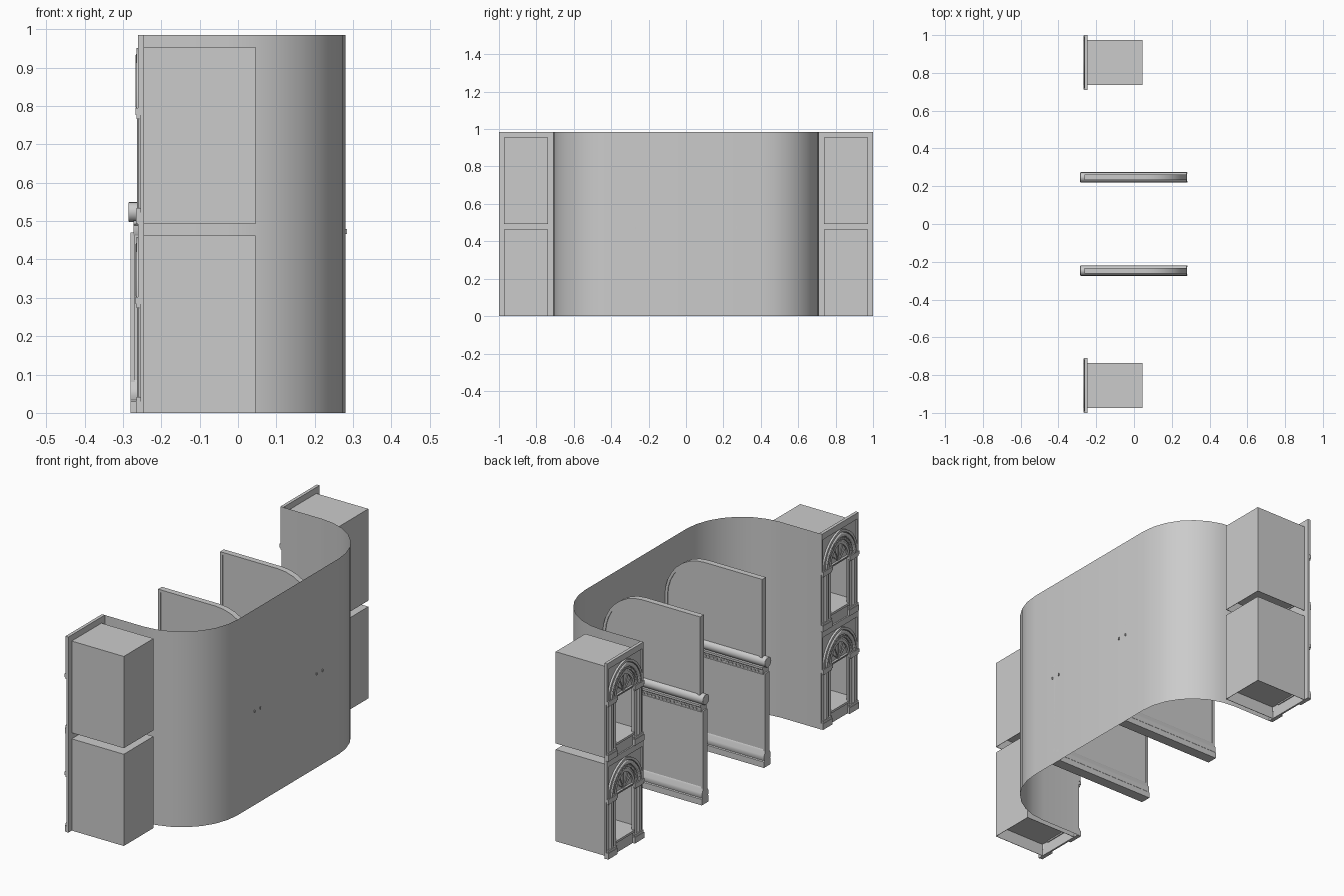
import bpy, bmesh, math
from mathutils import Matrix

if "Cube" in bpy.data.objects:
    bpy.data.objects.remove(bpy.data.objects["Cube"])

# Local (X, Y, extrude) axes mapped to world for each extrusion direction
AXES = {
    'x': Matrix(((0, 0, 1, 0), (1, 0, 0, 0), (0, 1, 0, 0), (0, 0, 0, 1))),   # outline in (y, z)
    'y': Matrix(((1, 0, 0, 0), (0, 0, -1, 0), (0, 1, 0, 0), (0, 0, 0, 1))),  # outline in (x, z)
}


def link(name, mesh):
    ob = bpy.data.objects.new(name, mesh)
    bpy.context.scene.collection.objects.link(ob)
    return ob


def slab(name, loops, axis, a, b, bevel=0):
    """Extrude outlines (later loops are holes) along an axis from a to b."""
    cu = bpy.data.curves.new(name, 'CURVE')
    cu.dimensions, cu.fill_mode, cu.extrude = '2D', 'BOTH', abs(b - a) / 2
    for loop in loops:
        sp = cu.splines.new('POLY')
        sp.points.add(len(loop) - 1)
        for p, (u, v) in zip(sp.points, loop):
            p.co = (u, v, 0, 1)
        sp.use_cyclic_u = True
    tmp = bpy.data.objects.new("tmp", cu)
    bpy.context.scene.collection.objects.link(tmp)
    dg = bpy.context.evaluated_depsgraph_get()
    me = bpy.data.meshes.new_from_object(tmp.evaluated_get(dg))
    bpy.data.objects.remove(tmp)
    mid = (a + b) / 2
    shift = (mid, 0, 0) if axis == 'x' else (0, mid, 0)
    me.transform(Matrix.Translation(shift) @ AXES[axis])
    bm = bmesh.new()
    bm.from_mesh(me)
    bmesh.ops.remove_doubles(bm, verts=bm.verts, dist=1e-5)
    bmesh.ops.recalc_face_normals(bm, faces=bm.faces)
    bm.to_mesh(me)
    bm.free()
    me.shade_smooth()
    me.set_sharp_from_angle(angle=math.radians(35))
    ob = link(name, me)
    if bevel:
        m = ob.modifiers.new("bevel", 'BEVEL')
        m.width, m.segments = bevel, 2
    return ob


def boxes(name, items):
    """One object made of boxes given as (x0, x1, y0, y1, z0, z1)."""
    bm = bmesh.new()
    for x0, x1, y0, y1, z0, z1 in items:
        mat = Matrix.Translation(((x0 + x1) / 2, (y0 + y1) / 2, (z0 + z1) / 2))
        bmesh.ops.create_cube(bm, size=1, matrix=mat @ Matrix.Diagonal((x1 - x0, y1 - y0, z1 - z0, 1)))
    me = bpy.data.meshes.new(name)
    bm.to_mesh(me)
    bm.free()
    return link(name, me)


def rect(u0, u1, v0, v1):
    return [(u0, v0), (u1, v0), (u1, v1), (u0, v1)]


C = -0.025   # arch circle centres sit slightly past the middle


def arch(w, yc, z0, n=10):
    """Pointed arch from right springing over the apex to the left one."""
    r = w - C
    top = math.acos(-C / r)
    right = [(C + r * math.cos(top * i / n), r * math.sin(top * i / n)) for i in range(n + 1)]
    pts = right + [(-u, v) for u, v in right[-2::-1]]
    return [(yc + u, z0 + 0.30 + v) for u, v in pts]


def band(wo, wi, yc, z0):
    return [arch(wo, yc, z0) + arch(wi, yc, z0)[::-1]]


# Curved back wall: a thin sheet, U-shaped in plan
R = 0.31
half = [(-0.245, 0.71)] + [(0.28 - R + R * math.sin(t), 0.71 - R + R * math.cos(t))
                           for t in [math.pi / 2 * i / 7 for i in range(8)]]
plan = half + [(x, -y) for x, y in reversed(half)]
bm = bmesh.new()
low = [bm.verts.new((x, y, 0)) for x, y in plan]
high = [bm.verts.new((x, y, 0.985)) for x, y in plan]
for i in range(len(plan) - 1):
    bm.faces.new((low[i + 1], low[i], high[i], high[i + 1])).smooth = True
wall = bpy.data.meshes.new("curved_wall")
bm.to_mesh(wall)
bm.free()
link("curved_wall", wall)


def screen_outline(d):
    """Upper screen outline with a rounded back top corner, inset by d."""
    r = 0.22 - d
    arc = [(0.06 + r * math.cos(t), 0.72 + r * math.sin(t))
           for t in [math.pi / 2 * i / 8 for i in range(9)]]
    return [(-0.262 + d, 0.53), (0.28 - d, 0.53)] + arc + [(-0.262 + d, 0.94 - d)]


# Two dividing partitions
for yc in (-0.247, 0.247):
    slab("upper_screen", [screen_outline(0.004)], 'y', yc - 0.011, yc + 0.011)
    slab("screen_rim", [screen_outline(0), screen_outline(0.014)], 'y', yc - 0.015, yc + 0.015)
    slab("lower_board", [rect(-0.275, 0.28, 0.07, 0.47)], 'y', yc - 0.014, yc + 0.014)
    slab("lower_stile", [rect(-0.28, -0.268, 0.07, 0.47)], 'y', yc - 0.018, yc + 0.018)
    roll = [(yc + 0.026 * math.cos(k * math.pi / 8), 0.524 + 0.026 * math.sin(k * math.pi / 8))
            for k in range(16)]
    slab("roll_moulding", [roll], 'x', -0.285, 0.28, 0.007)
    side = [(0.018, 0.462), (0.022, 0.468), (0.022, 0.488), (0.026, 0.492), (0.026, 0.502)]
    slab("roll_support", [[(yc + u, v) for u, v in side] + [(yc - u, v) for u, v in side[::-1]]],
         'x', -0.272, 0.28)
    boxes("bead_row", [(-0.25 + k * 0.021, -0.239 + k * 0.021, yc + s * 0.0235 - 0.002,
                        yc + s * 0.0235 + 0.002, 0.474, 0.481) for k in range(25) for s in (-1, 1)])
    side = [(0.027, 0), (0.027, 0.03), (0.023, 0.034), (0.026, 0.045), (0.025, 0.06),
            (0.019, 0.07), (0.018, 0.08), (0.014, 0.086)]
    slab("baseboard", [[(yc + u, v) for u, v in side] + [(yc - u, v) for u, v in side[::-1]]],
         'x', -0.28, 0.28)
    boxes("wall_fixings", [(0.275, 0.284, yc + s * 0.023 - 0.003, yc + s * 0.023 + 0.003, 0.467, 0.479)
                           for s in (-1, 1)])

# Four arched niches: two stacked at each end
for yc in (-0.855, 0.855):
    for z0 in (0, 0.4925):
        # Niche housing: open at the front and underneath, raised floor
        y0, y1, t = yc - 0.118, yc + 0.118, 0.002
        zb, zt = z0, z0 + 0.462
        boxes("niche_housing", [(-0.245, 0.045, y0, y0 + t, zb, zt), (-0.245, 0.045, y1 - t, y1, zb, zt),
                                (0.043, 0.045, y0, y1, zb, zt), (-0.245, 0.045, y0, y1, zt - t, zt),
                                (-0.245, 0.045, y0, y1, z0 + 0.062, z0 + 0.064)])
        # Facade plate with pointed opening
        hole = [(yc - 0.072, z0 + 0.065), (yc + 0.072, z0 + 0.065)] + arch(0.072, yc, z0)
        slab("facade_plate", [rect(yc - 0.145, yc + 0.145, z0, z0 + 0.4925), hole], 'x', -0.254, -0.245)
        # Raised border around the spandrels
        slab("facade_border", [rect(yc - 0.145, yc + 0.145, z0 + 0.30, z0 + 0.4925),
                               rect(yc - 0.136, yc + 0.136, z0 + 0.305, z0 + 0.462)],
             'x', -0.261, -0.254)
        # Stepped arch mouldings
        slab("arch_outer_moulding", band(0.136, 0.124, yc, z0), 'x', -0.264, -0.25)
        slab("arch_roll", band(0.121, 0.103, yc, z0), 'x', -0.267, -0.25, 0.005)
        slab("arch_inner_moulding", band(0.099, 0.088, yc, z0), 'x', -0.262, -0.25)
        slab("arch_lip", band(0.080, 0.066, yc, z0), 'x', -0.258, -0.246)
        # Small blocks along the arch
        pts = arch(0.0935, yc, z0, 9)
        boxes("arch_blocks", [(-0.264, -0.25, y - 0.004, y + 0.004, z - 0.004, z + 0.004)
                              for y, z in pts[1:-1]])
        # Tympanum with fan ribs and lintel
        slab("tympanum", [arch(0.07, yc, z0)], 'x', -0.249, -0.246)
        for a in (40, 65, 90, 115, 140):
            c, s = math.cos(math.radians(a)), math.sin(math.radians(a))
            ln = 0.072 + 0.03 * s ** 4
            slab("fan_rib", [[(yc + c * q + s * k, z0 + 0.30 + s * q - c * k)
                              for q, k in ((0, -0.002), (ln, -0.002), (ln, 0.002), (0, 0.002))]],
                 'x', -0.253, -0.247)
        boxes("lintel_and_sill", [(-0.256, -0.246, yc - 0.072, yc + 0.072, z0 + 0.292, z0 + 0.304),
                                  (-0.262, -0.24, yc - 0.075, yc + 0.075, z0 + 0.055, z0 + 0.066)])
        for s in (-1, 1):
            # Clustered columns, plinth and capital
            for off, rad in ((0.130, 0.007), (0.112, 0.010), (0.0935, 0.007), (0.073, 0.006)):
                cy = yc + s * off
                ring = [(cy + rad * math.cos(k * math.pi / 6), -0.254 + rad * math.sin(k * math.pi / 6))
                        for k in range(12)]
                bm = bmesh.new()
                bmesh.ops.create_cone(bm, cap_ends=True, segments=12, radius1=rad, radius2=rad, depth=0.26,
                                      matrix=Matrix.Translation((-0.253, cy, z0 + 0.165)))
                me = bpy.data.meshes.new("column_shaft")
                bm.to_mesh(me)
                bm.free()
                me.shade_smooth()
                me.set_sharp_from_angle(angle=math.radians(35))
                link("column_shaft", me)
            ya, yb = sorted((yc + s * 0.143, yc + s * 0.068))
            boxes("column_plinth", [(-0.266, -0.245, ya, yb, z0, z0 + 0.03),
                                    (-0.264, -0.245, ya + 0.002, yb - 0.002, z0 + 0.03, z0 + 0.042)])
            boxes("column_capital", [(-0.264, -0.245, ya + 0.003, yb - 0.003, z0 + 0.274, z0 + 0.284),
                                     (-0.267, -0.245, ya, yb, z0 + 0.284, z0 + 0.302)])
